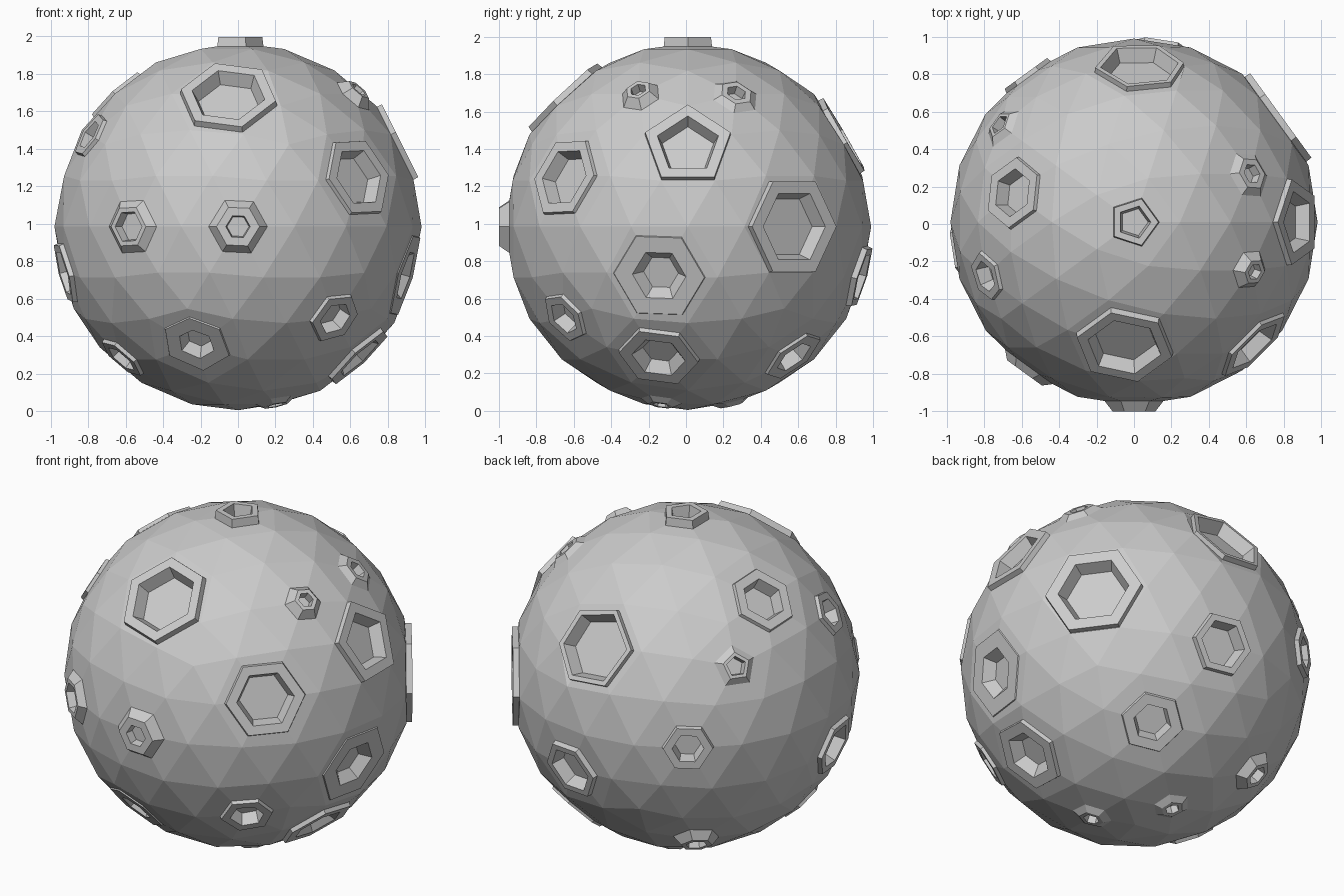
import bpy, bmesh
from math import sin, cos, radians
from mathutils import Vector

if "Cube" in bpy.data.objects:
    bpy.data.objects.remove(bpy.data.objects["Cube"])

R = 0.98
CENTRE = Vector((0, 0.01, 0.985))

bm = bmesh.new()
bmesh.ops.create_icosphere(bm, subdivisions=3, radius=R)
bm.verts.ensure_lookup_table()


def add_crater(az, el, rim, hole, h, flare, taper, depth):
    """Replace the triangle fan round the nearest vertex with a stepped crater."""
    a, e = radians(az), radians(el)
    d = Vector((cos(e) * cos(a), cos(e) * sin(a), sin(e)))
    v = max(bm.verts, key=lambda q: q.co.dot(d))
    n = v.co.normalized()
    # order the neighbours counter-clockwise round the axis
    ring = [ed.other_vert(v) for ed in v.link_edges]
    ref = n.orthogonal().normalized()
    side = n.cross(ref)
    from math import atan2
    ring.sort(key=lambda q: atan2(q.co.dot(side), q.co.dot(ref)))
    dirs = [(q.co - n * q.co.dot(n)).normalized() for q in ring]
    rho = min((q.co - n * q.co.dot(n)).length for q in ring)
    d0 = sum(q.co.dot(n) for q in ring) / len(ring)
    bm.verts.remove(v)
    base = min(rim + flare, rho * 0.98)
    rim = min(rim, rho * 0.975)
    ground = d0 + (R - d0) * (1 - base / rho)
    top = ground + h
    # base, rim, hole edge, floor
    for r, dist in ((base, ground), (rim, top), (hole, top), (hole * taper, top - depth)):
        new = [bm.verts.new(n * dist + u * r) for u in dirs]
        for i in range(len(ring)):
            j = (i + 1) % len(ring)
            bm.faces.new((ring[i], ring[j], new[j], new[i]))
        ring = new
    bm.faces.new(ring)


# azimuth, elevation, rim radius, hole radius, rim height
cones = [
    (-126, 0, .115, .088, .04), (-90, 0, .115, .065, .055),
    (-23, 47, .07, .045, .05), (25, 47, .09, .055, .03),
    (144, 27, .08, .058, .03), (131, -46, .09, .06, .05),
    (-36, -74, .07, .045, .025), (108, -74, .065, .04, .025),
]
raised = [
    (-52, -30, .145, .095, .02), (-171, -14, .175, .13, .025),
    (-156, -46, .135, .09, .02), (-161, 30, .13, .085, .02),
    (166, 47, .19, .13, .02), (0, 26.6, .25, .172, .03),
    (36, 0, .29, .205, .035), (63, -46, .175, .11, .015),
    (80, -15, .18, .14, .03), (90, 30, .27, .21, .03),
    (0, 90, .13, .09, .05), (126, 0, .14, .09, .025),
    (-45, 16, .225, .165, .02), (-95, 48, .26, .2, .035),
]
bowls = [
    (-108, -41, .185, .1, .008), (-12, -46, .215, .145, .025),
    (-8, -15, .245, .145, .006),
]
for group, flare, taper, depth in ((cones, .042, .9, .05),
                                   (raised, .006, .84, .075),
                                   (bowls, .004, .65, .06)):
    for c in group:
        add_crater(*c, flare, taper, depth)

# faceted cratered globe
bmesh.ops.translate(bm, verts=bm.verts, vec=CENTRE)
me = bpy.data.meshes.new("cratered_moon")
bm.to_mesh(me)
bm.free()
ob = bpy.data.objects.new("cratered_moon", me)
bpy.context.collection.objects.link(ob)
